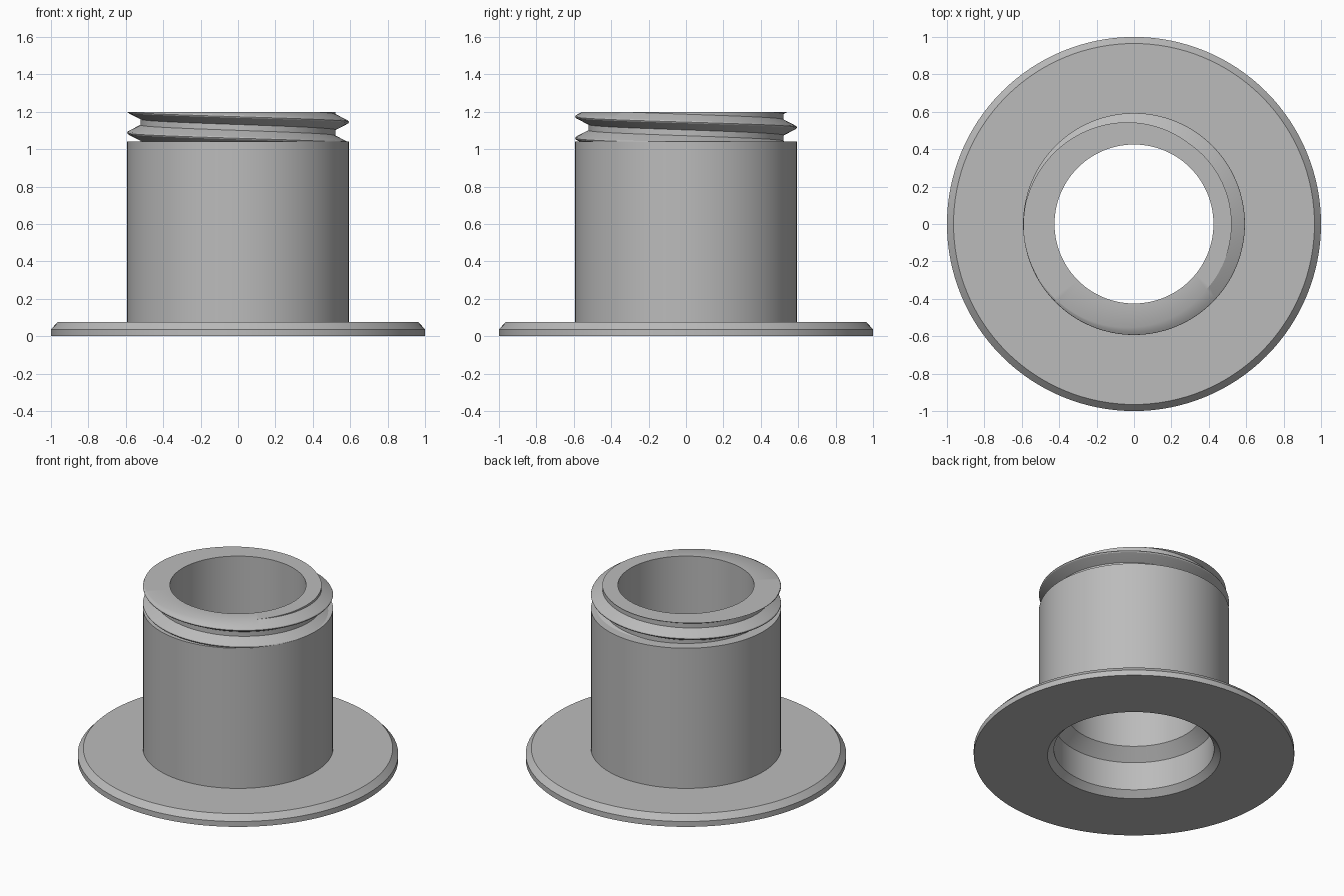
import bpy
import bmesh
from math import sin, cos, pi, radians

if "Cube" in bpy.data.objects:
    bpy.data.objects.remove(bpy.data.objects["Cube"], do_unlink=True)

SEGMENTS = 128
BORE, OUTER, ROOT = 0.425, 0.593, 0.522
SHOULDER, TOP = 1.04, 1.2
PITCH = 0.115

grey = bpy.data.materials.new("plain grey")
grey.use_nodes = True
colour = (0.5, 0.5, 0.5, 1)
grey.diffuse_color = colour
grey.node_tree.nodes["Principled BSDF"].inputs["Base Color"].default_value = colour


def revolve(name, profile):
    """Sweep profile(angle), a list of (radius, height), around z."""
    bm = bmesh.new()
    columns = []
    for i in range(SEGMENTS + 1):
        a = 2 * pi * i / SEGMENTS
        columns.append([bm.verts.new((r * cos(a), r * sin(a), z))
                        for r, z in profile(a)])
    for left, right in zip(columns, columns[1:]):
        for j in range(len(left) - 1):
            bm.faces.new((left[j], right[j], right[j + 1], left[j + 1]))
    bmesh.ops.remove_doubles(bm, verts=bm.verts, dist=0.0002)
    mesh = bpy.data.meshes.new(name)
    bm.to_mesh(mesh)
    bm.free()
    mesh.materials.append(grey)
    obj = bpy.data.objects.new(name, mesh)
    bpy.context.collection.objects.link(obj)
    bpy.ops.object.select_all(action='DESELECT')
    obj.select_set(True)
    bpy.context.view_layer.objects.active = obj
    bpy.ops.object.shade_smooth_by_angle(angle=radians(30))


# Flange, tube and stepped bore
def body_profile(angle):
    return [(BORE, TOP), (BORE, 0.31), (0.5, 0.235), (0.5, 0.04), (0.54, 0),
            (1, 0), (1, 0.037), (0.965, 0.075), (OUTER, 0.075),
            (OUTER, SHOULDER), (ROOT - 0.02, SHOULDER)]


# Helical thread, cut flat at the shoulder and at the rim
RIDGE = [(0, OUTER), (0.006, 0.59), (0.012, 0.58), (0.042, ROOT), (PITCH / 2, ROOT)]
OFFSETS = [-d for d, r in reversed(RIDGE)] + [d for d, r in RIDGE[1:]]


def thread_radius(d):
    d = abs((d + PITCH / 2) % PITCH - PITCH / 2)
    for (d0, r0), (d1, r1) in zip(RIDGE, RIDGE[1:]):
        if d <= d1:
            return r0 + (r1 - r0) * (d - d0) / (d1 - d0)
    return ROOT


def neck_profile(angle):
    crest = 1.145 - PITCH * angle / (2 * pi)
    points = []
    for turn in range(-2, 3):
        for offset in OFFSETS:
            z = min(max(crest + turn * PITCH + offset, SHOULDER), TOP)
            points.append((thread_radius(z - crest), z))
    return points + [(BORE, TOP)]


revolve("flanged_tube", body_profile)
revolve("threaded_neck", neck_profile)
